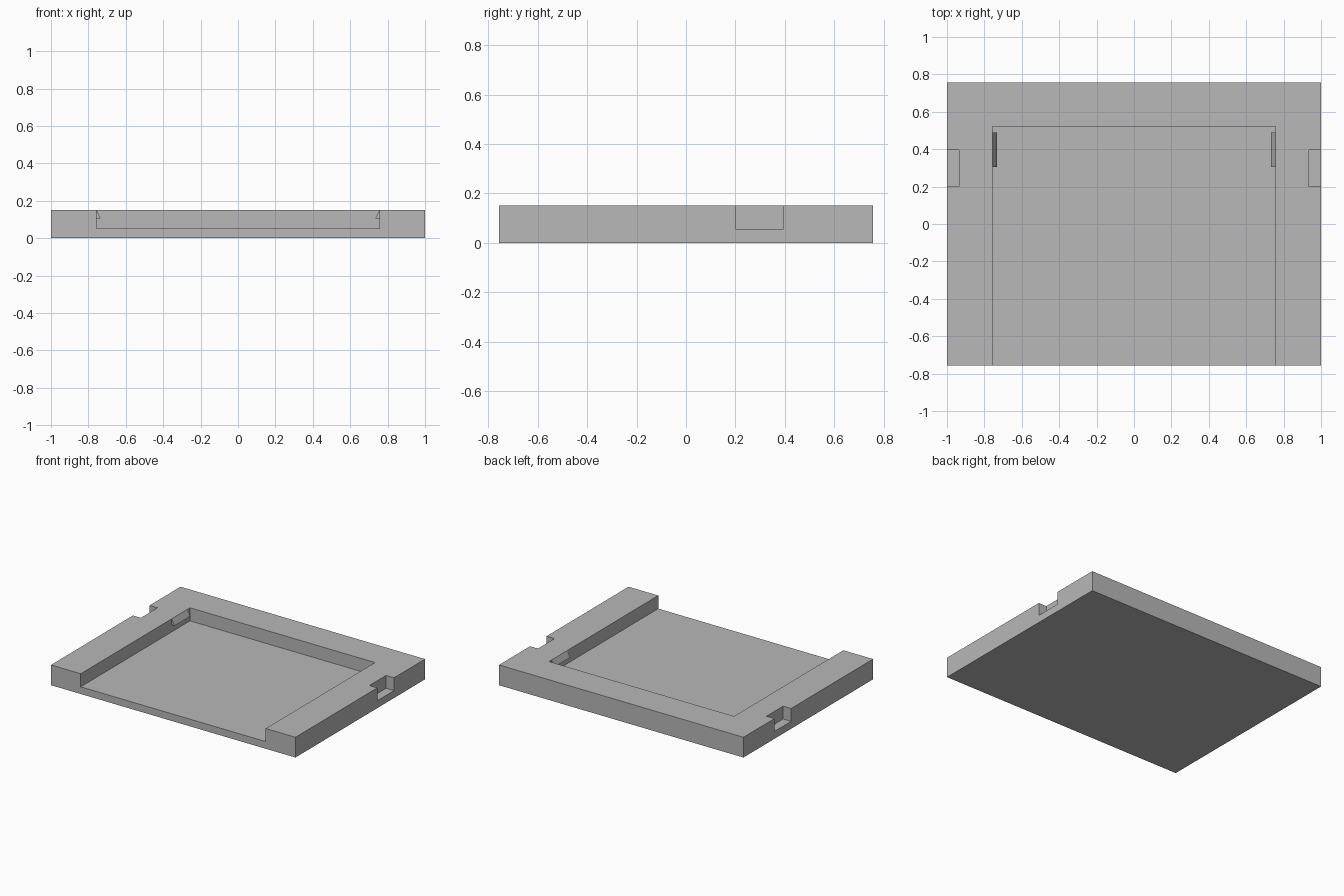
import bpy
import bmesh

cube = bpy.data.objects.get("Cube")
if cube:
    bpy.data.objects.remove(cube, do_unlink=True)

HALF_X, HALF_Y, TOP = 1.0, 0.757, 0.15
FLOOR, POCKET_X, POCKET_BACK = 0.053, 0.757, 0.52

grey = bpy.data.materials.new("plain grey")
grey.use_nodes = True
colour = (0.48, 0.48, 0.48, 1)
grey.diffuse_color = colour
grey.node_tree.nodes["Principled BSDF"].inputs["Base Color"].default_value = colour


def prism(name, profile, y0, y1):
    """Extrude an x-z outline from y0 to y1."""
    bm = bmesh.new()
    face = bm.faces.new([bm.verts.new((x, y0, z)) for x, z in profile])
    moved = bmesh.ops.extrude_face_region(bm, geom=[face])["geom"]
    verts = [v for v in moved if isinstance(v, bmesh.types.BMVert)]
    bmesh.ops.translate(bm, verts=verts, vec=(0, y1 - y0, 0))
    bmesh.ops.recalc_face_normals(bm, faces=bm.faces)
    mesh = bpy.data.meshes.new(name)
    bm.to_mesh(mesh)
    bm.free()
    mesh.materials.append(grey)
    obj = bpy.data.objects.new(name, mesh)
    bpy.context.collection.objects.link(obj)
    return obj


def box(name, x0, x1, y0, y1, z0, z1):
    return prism(name, [(x0, z0), (x1, z0), (x1, z1), (x0, z1)], y0, y1)


def cut(target, cutter):
    mod = target.modifiers.new("cut", 'BOOLEAN')
    mod.operation = 'DIFFERENCE'
    mod.solver = 'EXACT'
    mod.object = cutter
    bpy.context.view_layer.objects.active = target
    bpy.ops.object.modifier_apply(modifier=mod.name)
    bpy.data.objects.remove(cutter, do_unlink=True)


# Tray slab with a pocket open to the front
tray = box("tray", -HALF_X, HALF_X, -HALF_Y, HALF_Y, 0, TOP)
cut(tray, box("pocket_cutter", -POCKET_X, POCKET_X, -1, POCKET_BACK, FLOOR, 0.3))

for side, label in ((1, "left"), (-1, "right")):
    # Notch in the outer edge
    cut(tray, box("notch_cutter", side * 0.935, side * 1.2, 0.2, 0.395, 0.055, 0.3))
    # Wedge-shaped catch on the pocket wall
    prism(label + "_catch",
          [(side * POCKET_X, TOP), (side * 0.733, 0.105), (side * POCKET_X, 0.105)],
          0.305, 0.49)
